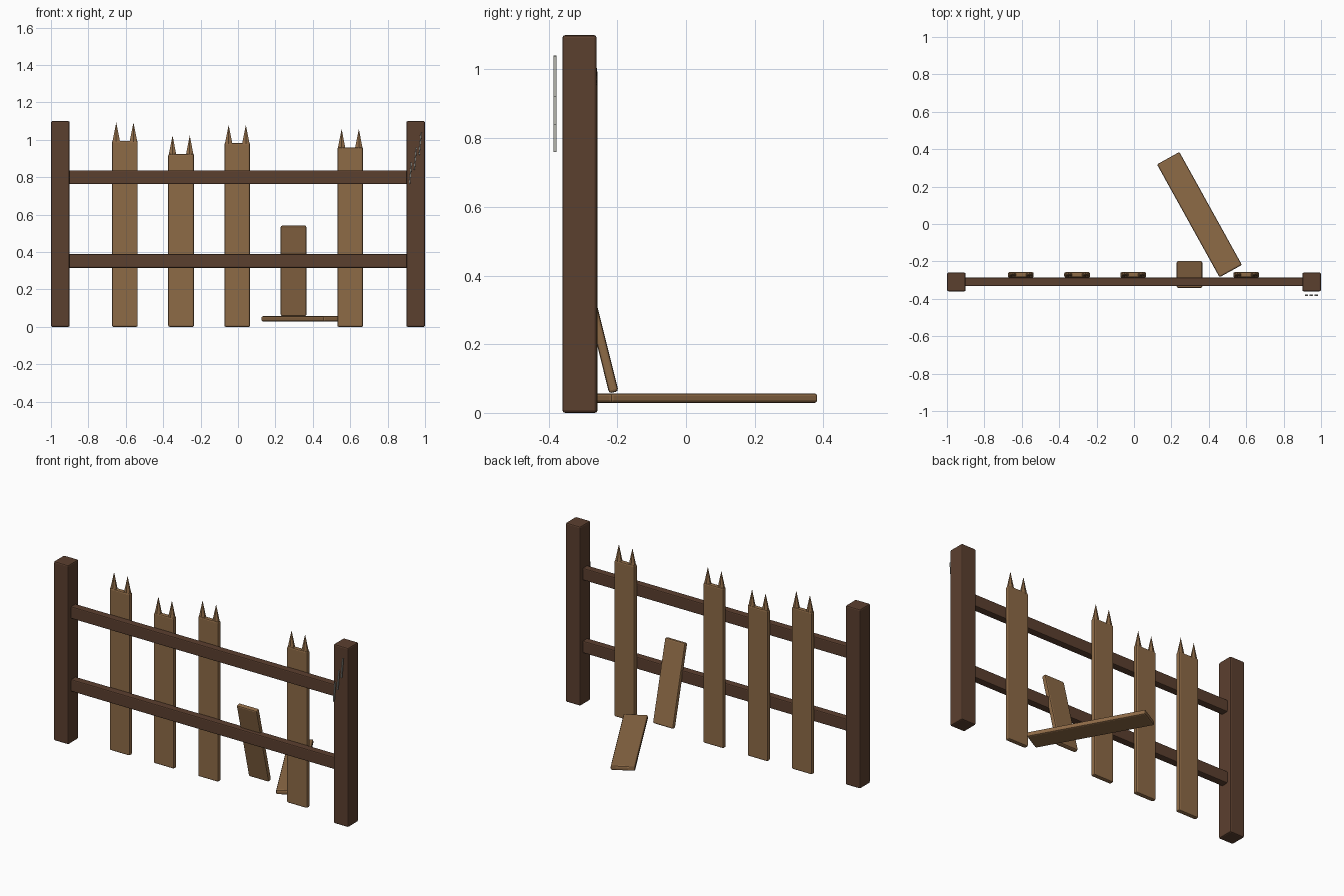
import bpy, math

if "Cube" in bpy.data.objects:
    bpy.data.objects.remove(bpy.data.objects["Cube"])


def material(name, rgb):
    m = bpy.data.materials.new(name)
    m.diffuse_color = (*rgb, 1)
    m.use_nodes = True
    m.node_tree.nodes["Principled BSDF"].inputs["Base Color"].default_value = m.diffuse_color
    return m


DARK = material("dark wood", (0.105, 0.050, 0.028))
WOOD = material("plank wood", (0.27, 0.145, 0.062))
STEEL = material("scratched steel", (0.50, 0.50, 0.45))


def finish(name, mat):
    ob = bpy.context.object
    ob.name = name
    ob.data.materials.append(mat)
    return ob


def box(name, loc, size, mat, bevel=0.008, rot=(0, 0, 0)):
    bpy.ops.mesh.primitive_cube_add(size=1, location=loc)
    ob = finish(name, mat)
    ob.scale = size
    bpy.ops.object.transform_apply(location=False, rotation=False, scale=True)
    ob.rotation_euler = rot
    b = ob.modifiers.new("bevel", "BEVEL")
    b.width = bevel
    b.segments = 2
    return ob


# end posts
for side, x in (("left", -0.95), ("right", 0.95)):
    box(side + "_post", (x, -0.31, 0.55), (0.1, 0.1, 1.1), DARK)

# horizontal rails
for label, z in (("lower", 0.353), ("upper", 0.80)):
    box(label + "_rail", (0, -0.309, z), (1.82, 0.046, 0.074), DARK, 0.006)

# upright pickets with two splintered points each
for i, (x, top) in enumerate(((-0.605, 0.995), (-0.304, 0.925),
                              (-0.004, 0.982), (0.6, 0.96)), 1):
    box(f"picket_{i}", (x, -0.272, top / 2), (0.138, 0.029, top), WOOD)
    for j, dx in enumerate((-0.046, 0.046), 1):
        bpy.ops.mesh.primitive_cone_add(vertices=6, radius1=0.025, depth=0.11,
                                        location=(x + dx, -0.272, top + 0.043),
                                        end_fill_type='NGON')
        finish(f"picket_{i}_splinter_{j}", WOOD).scale.y = 0.6

# broken board leaning through the gap
box("leaning_board", (0.297, -0.27, 0.30), (0.137, 0.028, 0.495), WOOD,
    rot=(math.radians(14), 0, 0))

# fallen board on the ground
box("fallen_board", (0.35, 0.05, 0.043), (0.137, 0.69, 0.028), WOOD,
    rot=(0, 0, math.radians(29)))

# three claw marks by the right post
for i in range(3):
    box(f"claw_mark_{i + 1}", (0.922 + 0.026 * i, -0.3815, 0.82 + 0.08 * i),
        (0.007, 0.009, 0.12), STEEL, 0.001, (0, math.radians(5), 0))
